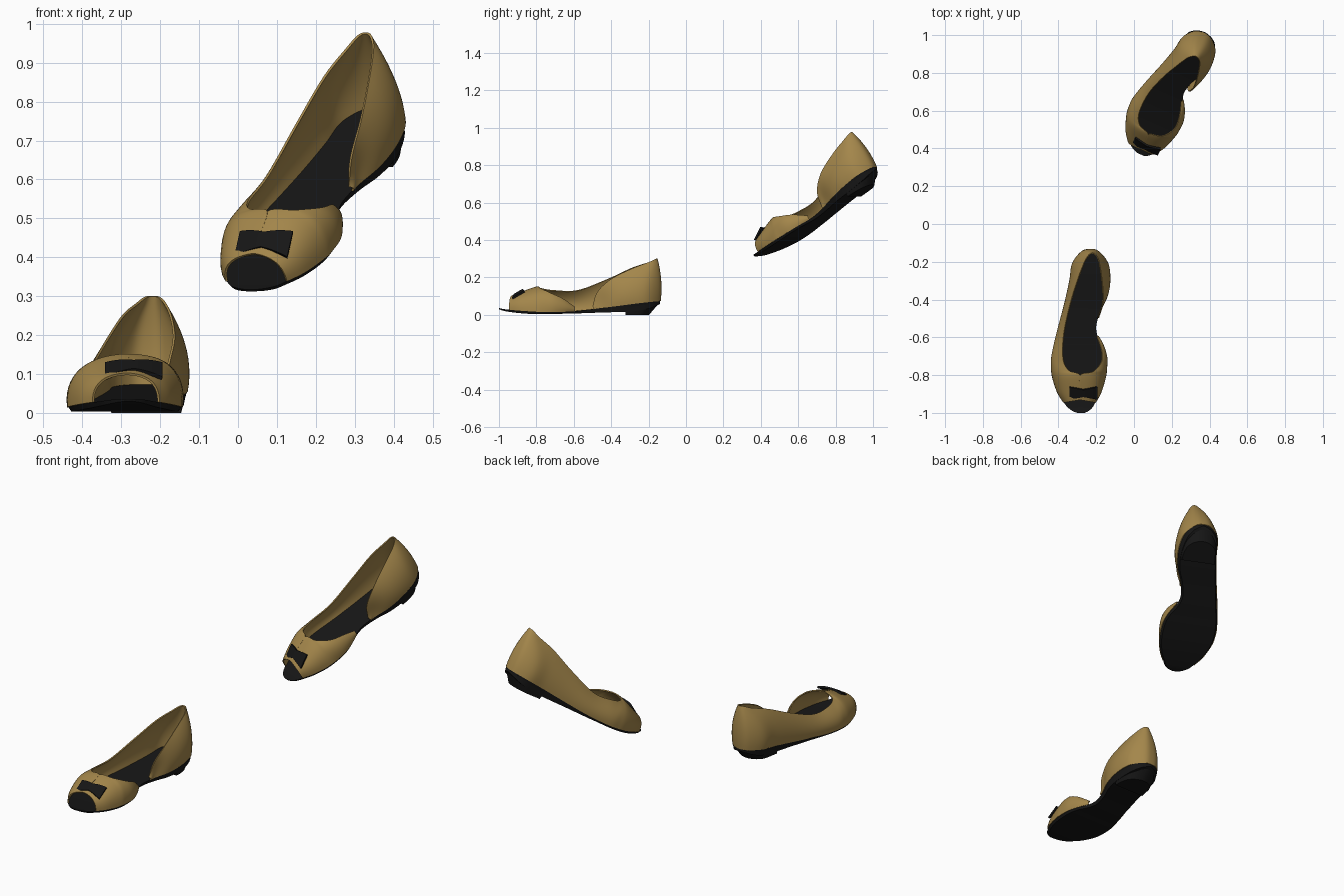
import bpy, bmesh, math
from mathutils import Vector, Matrix

if "Cube" in bpy.data.objects:
    bpy.data.objects.remove(bpy.data.objects["Cube"])


def material(name, rgb):
    m = bpy.data.materials.new(name)
    m.diffuse_color = (*rgb, 1)
    m.use_nodes = True
    m.node_tree.nodes["Principled BSDF"].inputs["Base Color"].default_value = m.diffuse_color
    return m


GOLD = material("tan gold leather", (0.37, 0.24, 0.07))
BLACK = material("black", (0.008, 0.008, 0.008))


def spline(knots, n):
    """Smooth curve through knots (tuples of any length)."""
    pts = [knots[0]] + list(knots) + [knots[-1]]
    out = []
    for i in range(1, len(pts) - 2):
        for j in range(n):
            t = j / n
            out.append([0.5 * (2 * b + (c - a) * t + (2 * a - 5 * b + 4 * c - d) * t * t
                               + (3 * b - a - 3 * c + d) * t ** 3)
                        for a, b, c, d in zip(*pts[i - 1:i + 3])])
    return out + [list(knots[-1])]


def make(name, bm, mat, thick=0):
    bmesh.ops.remove_doubles(bm, verts=bm.verts, dist=1e-5)
    bmesh.ops.recalc_face_normals(bm, faces=bm.faces)
    me = bpy.data.meshes.new(name)
    bm.to_mesh(me)
    bm.free()
    me.materials.append(mat)
    ob = bpy.data.objects.new(name, me)
    bpy.context.collection.objects.link(ob)
    bpy.ops.object.select_all(action='DESELECT')
    ob.select_set(True)
    bpy.context.view_layer.objects.active = ob
    if thick:
        s = ob.modifiers.new("thickness", 'SOLIDIFY')
        s.thickness, s.offset = thick, 0
        bpy.ops.object.modifier_apply(modifier=s.name)
    bpy.ops.object.shade_smooth_by_angle(angle=math.radians(40))
    return ob


def grid(bm, rows, closed=False):
    """Skin a list of point rows with quads."""
    vs = [[bm.verts.new(p) for p in r] for r in rows]
    m = len(vs[0])
    for a, b in zip(vs, vs[1:]):
        for j in range(m if closed else m - 1):
            k = (j + 1) % m
            bm.faces.new((a[j], a[k], b[k], b[j]))
    return vs


# sole stations, toe to heel: y, left x, right x, top z, bottom z
SOLE = spline([
    (-1.0, -.30, -.262, .036, .030), (-.99, -.325, -.24, .034, .026),
    (-.97, -.352, -.219, .030, .020), (-.94, -.375, -.202, .027, .015),
    (-.89, -.405, -.175, .022, .009), (-.82, -.429, -.153, .017, .004),
    (-.76, -.436, -.146, .015, .003), (-.70, -.432, -.148, .015, .004),
    (-.65, -.423, -.164, .017, .006), (-.595, -.408, -.192, .020, .007),
    (-.54, -.393, -.20, .026, .009), (-.46, -.373, -.178, .035, .012),
    (-.39, -.355, -.148, .044, .014), (-.30, -.336, -.132, .056, .018),
    (-.21, -.322, -.142, .067, .030), (-.165, -.295, -.17, .071, .045),
    (-.145, -.265, -.20, .073, .055), (-.138, -.24, -.222, .073, .060)], 4)


def sole_edge(y, side):
    """Point on the sole's upper edge; side 0 is left, 1 is right."""
    for a, b in zip(SOLE, SOLE[1:]):
        if a[0] <= y <= b[0]:
            t = (y - a[0]) / (b[0] - a[0])
            _, l, r, z, _ = [p + (q - p) * t for p, q in zip(a, b)]
            return (l + (r - l) * side, y, z)
    _, l, r, z, _ = SOLE[-1]
    return (l + (r - l) * side, y, z)


def wall(bm, knots):
    """Curved leather wall from the sole edge to the rim.
    Knot: sole y, side, rim x, rim y, rim z, roundness."""
    rows = []
    for s in spline([(*sole_edge(k[0], k[1]), *k[2:]) for k in knots], 6):
        b, t, m = Vector(s[:3]), Vector(s[3:6]), s[6]
        d = (b - t).to_2d()
        d = d / (d.length + .01) * .044 * (1 - m)
        c = Vector((b.x + d.x, b.y + d.y, b.z + (t.z - b.z) * m))
        rows.append([b * (1 - u) ** 2 + c * 2 * u * (1 - u) + t * u * u
                     for u in [i / 12 for i in range(13)]])
    grid(bm, rows)


parts = []

# upper: toe arch, outer side, heel and inner quarter, then inner half of the vamp
bm = bmesh.new()
wall(bm, [(-.945, 0, -.285, -.93, .10, .95), (-.89, 0, -.285, -.885, .118, .95),
          (-.81, 0, -.285, -.80, .148, .95), (-.76, 0, -.345, -.775, .14, .8),
          (-.70, 0, -.375, -.71, .13, .6), (-.58, 0, -.37, -.58, .13, .5),
          (-.43, 0, -.335, -.42, .19, .5), (-.30, 0, -.295, -.29, .25, .5),
          (-.21, 0, -.26, -.20, .28, .5), (-.15, 0, -.238, -.165, .297, .5),
          (-.138, .5, -.22, -.155, .30, .5),
          (-.15, 1, -.203, -.165, .297, .5), (-.21, 1, -.187, -.20, .28, .5),
          (-.30, 1, -.172, -.29, .245, .5), (-.39, 1, -.165, -.40, .19, .5),
          (-.46, 1, -.18, -.475, .12, .5), (-.495, 1, -.196, -.497, .045, .5)])
wall(bm, [(-.595, 1, -.198, -.595, .04, .5), (-.65, 1, -.174, -.66, .085, .5),
          (-.71, 1, -.172, -.725, .115, .6), (-.77, 1, -.215, -.78, .14, .8),
          (-.81, 1, -.285, -.80, .148, .95), (-.89, 1, -.285, -.885, .118, .95),
          (-.945, 1, -.285, -.93, .10, .95)])
parts.append(make("upper", bm, GOLD, .006))

# sole with insole on top
bm = bmesh.new()
rows = []
for y, l, r, zt, zb in SOLE:
    i = min(.008, (r - l) * .2)
    rows.append([(l, y, zt), ((l + r) / 2, y, zt), (r, y, zt),
                 (r - i, y, zb), ((l + r) / 2, y, zb), (l + i, y, zb)])
vs = grid(bm, rows, closed=True)
bm.faces.new(vs[0])
bm.faces.new(vs[-1])
parts.append(make("sole", bm, BLACK))

# low heel block, tapering to the ground
bm = bmesh.new()
st = [s for s in SOLE if s[0] > -.33]
y0 = st[0][0]
ring = [(s[1], s[0], s[3]) for s in st] + [(s[2], s[0], s[3]) for s in reversed(st)]
top = [(x, y, z - .004) for x, y, z in ring]
low = [(-.234 + (x + .234) * .86, y0 + (y - y0) * .68, 0) for x, y, z in ring]
vs = grid(bm, [top, low], closed=True)
bm.faces.new(vs[0])
bm.faces.new(vs[1])
parts.append(make("heel", bm, BLACK))

# flat bow across the toe
bm = bmesh.new()
rows = []
for i in range(17):
    s = i / 8 - 1
    w = .022 + .016 * abs(s)
    rows.append([(-.268 + .073 * s, -.895 + .86 * w * v, .121 - .014 * s * s + .5 * w * v)
                 for v in (-1, -.5, 0, .5, 1)])
grid(bm, rows)
parts.append(make("bow", bm, BLACK, .01))

# second shoe: the same shoe, tipped onto its toe and turned
place = (Matrix.Translation((.035, .37, .315))
         @ Matrix.Rotation(math.radians(-23.8), 4, 'Z')
         @ Matrix.Rotation(math.radians(30.7), 4, 'X')
         @ Matrix.Translation((.28, 1.0, -.033)))
for ob in parts:
    twin = ob.copy()
    twin.name = "raised_" + ob.name
    bpy.context.collection.objects.link(twin)
    twin.matrix_world = place
